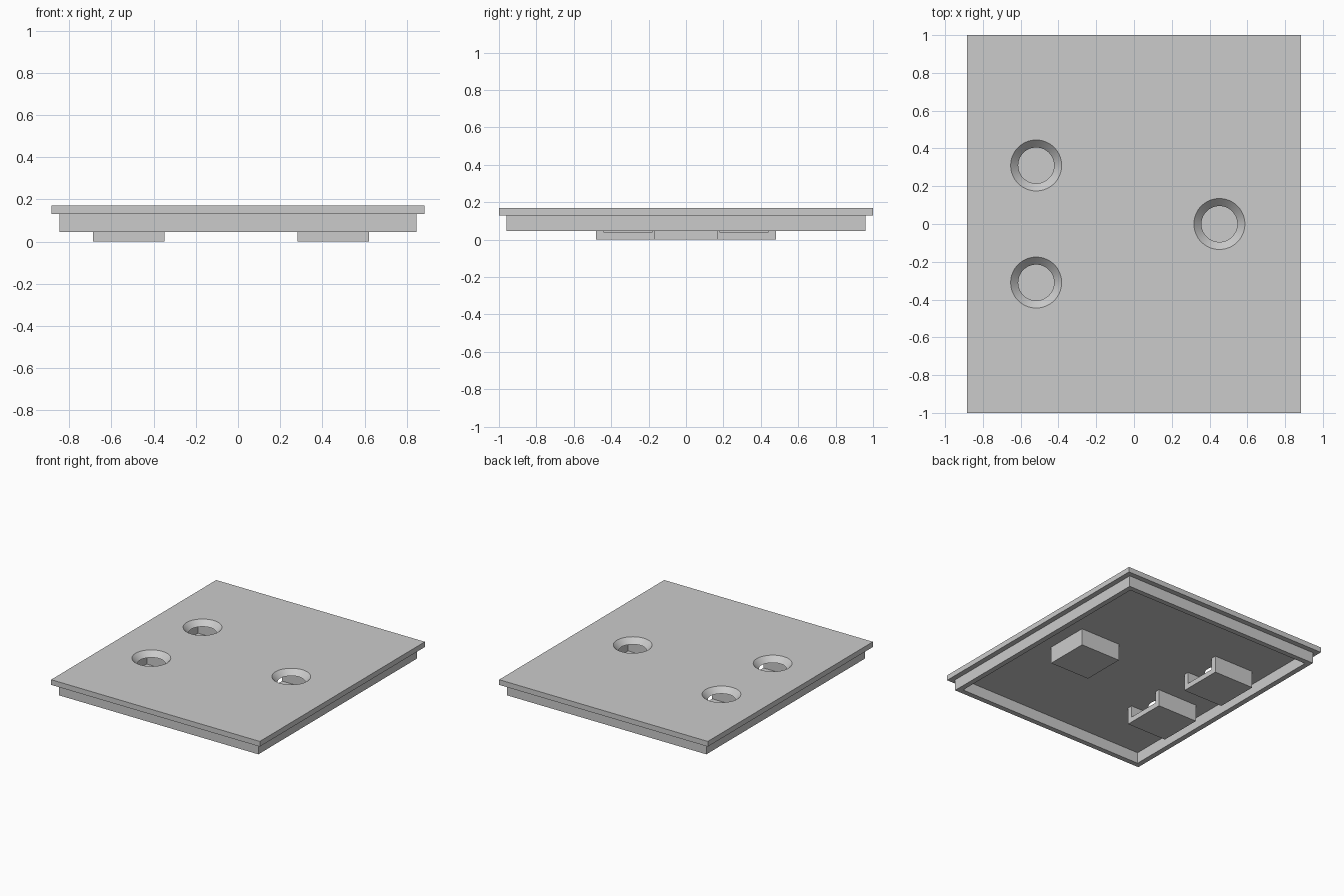
import bpy
import bmesh
from mathutils import Matrix, Vector

cube = bpy.data.objects.get("Cube")
if cube:
    bpy.data.objects.remove(cube, do_unlink=True)

grey = bpy.data.materials.new("plain grey")
grey.use_nodes = True
grey.diffuse_color = (0.6, 0.6, 0.6, 1)
grey.node_tree.nodes["Principled BSDF"].inputs["Base Color"].default_value = grey.diffuse_color


def add_object(name, bm):
    mesh = bpy.data.meshes.new(name)
    bm.to_mesh(mesh)
    bm.free()
    mesh.materials.append(grey)
    obj = bpy.data.objects.new(name, mesh)
    bpy.context.collection.objects.link(obj)
    return obj


def box(name, low, high):
    low, high = Vector(low), Vector(high)
    bm = bmesh.new()
    bmesh.ops.create_cube(bm, size=1, matrix=Matrix.Translation((low + high) / 2)
                          @ Matrix.Diagonal((high - low).to_4d()))
    return add_object(name, bm)


def cone(name, x, y, z_low, z_high, r_low, r_high):
    bm = bmesh.new()
    bmesh.ops.create_cone(bm, cap_ends=True, segments=64, radius1=r_low, radius2=r_high,
                          depth=z_high - z_low,
                          matrix=Matrix.Translation((x, y, (z_low + z_high) / 2)))
    return add_object(name, bm)


def cut(obj, cutter):
    mod = obj.modifiers.new("cut", "BOOLEAN")
    mod.operation = "DIFFERENCE"
    mod.solver = "EXACT"
    mod.object = cutter
    bpy.context.view_layer.objects.active = obj
    bpy.ops.object.modifier_apply(modifier=mod.name)
    bpy.data.objects.remove(cutter, do_unlink=True)


HALF_X, HALF_Y, TOP, UNDER = 0.885, 1.0, 0.17, 0.13
INSET, WALL = 0.04, 0.04

# Flat cover plate
plate = box("cover_plate", (-HALF_X, -HALF_Y, UNDER), (HALF_X, HALF_Y, TOP))

# Rectangular rim beneath the plate
rx, ry = HALF_X - INSET, HALF_Y - INSET
rim = box("lower_rim", (-rx, -ry, 0.045), (rx, ry, UNDER))
cut(rim, box("rim_cutter", (WALL - rx, WALL - ry, 0), (rx - WALL, ry - WALL, TOP)))

# Tapered holes, each over a pocket that opens towards the middle
HALF_W = 0.17
spots = [("right_back", -0.518, 0.31, 1),
         ("right_front", -0.518, -0.31, 1),
         ("left", 0.452, 0, -1)]
for name, x, y, opening in spots:
    slope = 0.01
    cut(plate, cone("hole_cutter", x, y, UNDER - slope, TOP + slope,
                    0.095 - slope, 0.135 + slope))
    pocket = box(name + "_pocket", (x - HALF_W, y - HALF_W, 0), (x + HALF_W, y + HALF_W, UNDER))
    closed_end = x - opening * (HALF_W - WALL)
    open_end = x + opening * (HALF_W + WALL)
    inner = HALF_W - WALL
    cut(pocket, box("pocket_cutter",
                    (min(closed_end, open_end), y - inner, 0.04),
                    (max(closed_end, open_end), y + inner, TOP)))

# Smooth hole walls with sharp rims
bpy.ops.object.select_all(action="DESELECT")
plate.select_set(True)
bpy.context.view_layer.objects.active = plate
bpy.ops.object.shade_smooth_by_angle()
